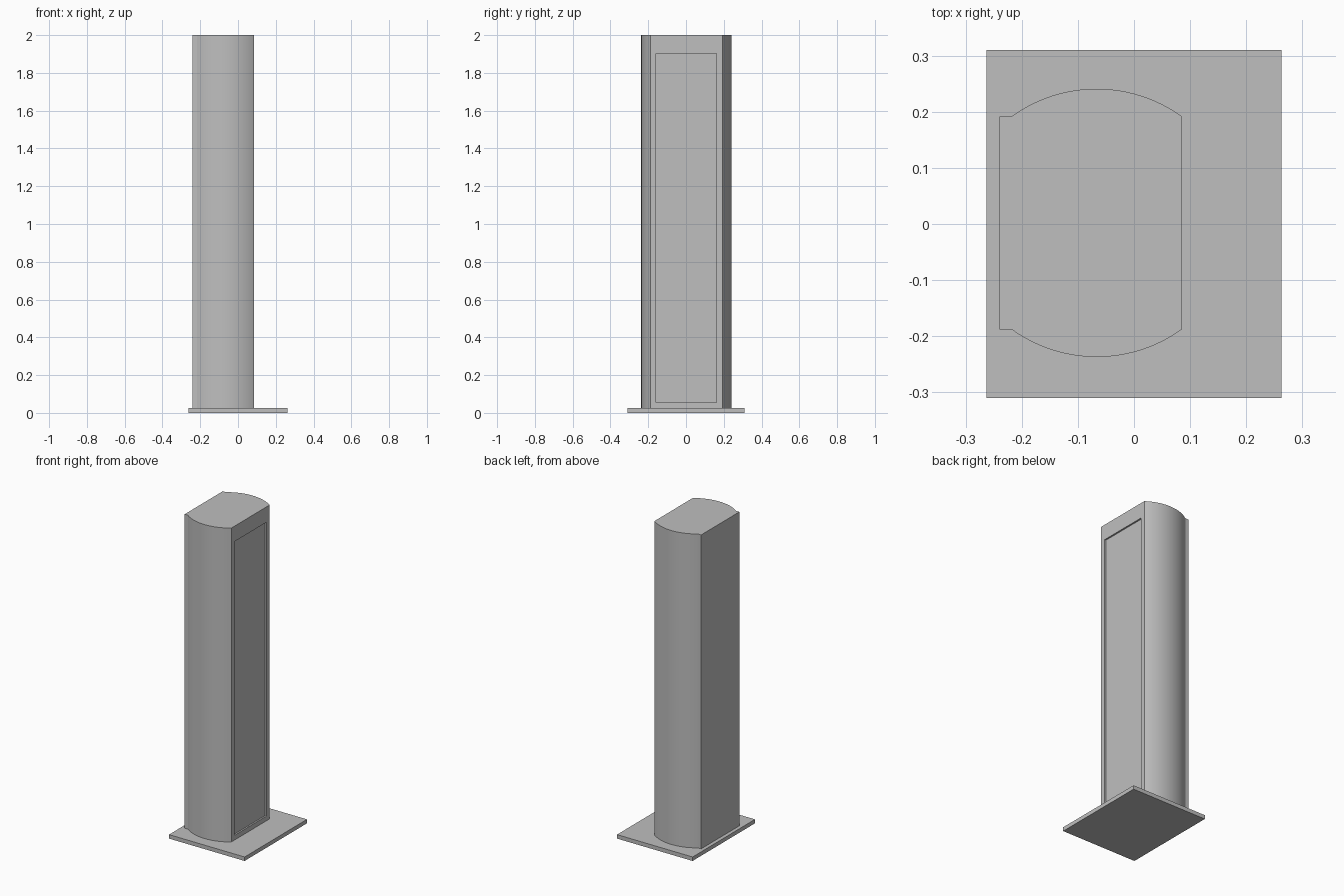
import bpy, bmesh, math
from mathutils import Vector

cube = bpy.data.objects.get("Cube")
if cube:
    bpy.data.objects.remove(cube, do_unlink=True)

# Single grey finish
grey = bpy.data.materials.new("plain_grey")
grey.use_nodes = True
colour = (0.52, 0.52, 0.52, 1)
grey.diffuse_color = colour
grey.node_tree.nodes["Principled BSDF"].inputs["Base Color"].default_value = colour


def add_object(name, bm):
    bmesh.ops.recalc_face_normals(bm, faces=bm.faces)
    mesh = bpy.data.meshes.new(name)
    bm.to_mesh(mesh)
    bm.free()
    mesh.materials.append(grey)
    obj = bpy.data.objects.new(name, mesh)
    bpy.context.collection.objects.link(obj)
    return obj


BASE_TOP, TOP = 0.025, 2.0

# Base plate
bm = bmesh.new()
bmesh.ops.create_cube(bm, size=1)
for v in bm.verts:
    v.co = (v.co.x * 0.526, v.co.y * 0.62, (v.co.z + 0.5) * BASE_TOP)
add_object("base_plate", bm)

# Column outline: flat ends joined by two bulging arcs, with a small step at -x
BACK_X, STEP_X, FACE_X = -0.24, -0.218, 0.085
HALF, SAG, SHIFT, STEPS = 0.19, 0.049, 0.002, 24
half_chord = (FACE_X - STEP_X) / 2
mid_x = (FACE_X + STEP_X) / 2
radius = (half_chord ** 2 + SAG ** 2) / (2 * SAG)
sweep = math.asin(half_chord / radius)
arc = []
for i in range(STEPS + 1):
    a = sweep * (2 * i / STEPS - 1)
    arc.append((mid_x + radius * math.sin(a),
                HALF + SAG - radius * (1 - math.cos(a))))
side = [(BACK_X, HALF)] + arc
outline = [(x, -y) for x, y in side] + side[::-1]

bm = bmesh.new()
floor = bm.faces.new([bm.verts.new((x, y + SHIFT, BASE_TOP)) for x, y in outline])
raised = bmesh.ops.extrude_face_region(bm, geom=[floor], use_keep_orig=True)
for v in raised["geom"]:
    if isinstance(v, bmesh.types.BMVert):
        v.co.z = TOP
bmesh.ops.recalc_face_normals(bm, faces=bm.faces)

# Shallow rectangular recess in the flat +x face
face = max(bm.faces, key=lambda f: f.calc_center_median().x)
bmesh.ops.inset_region(bm, faces=[face], thickness=0.042)
for v in face.verts:
    if v.co.z > 1:
        v.co.z = 1.903
panel = bmesh.ops.extrude_discrete_faces(bm, faces=[face])["faces"][0]
bmesh.ops.translate(bm, verts=panel.verts, vec=Vector((-0.01, 0, 0)))
column = add_object("column", bm)

bpy.ops.object.select_all(action="DESELECT")
column.select_set(True)
bpy.context.view_layer.objects.active = column
bpy.ops.object.shade_smooth_by_angle(angle=math.radians(25))
